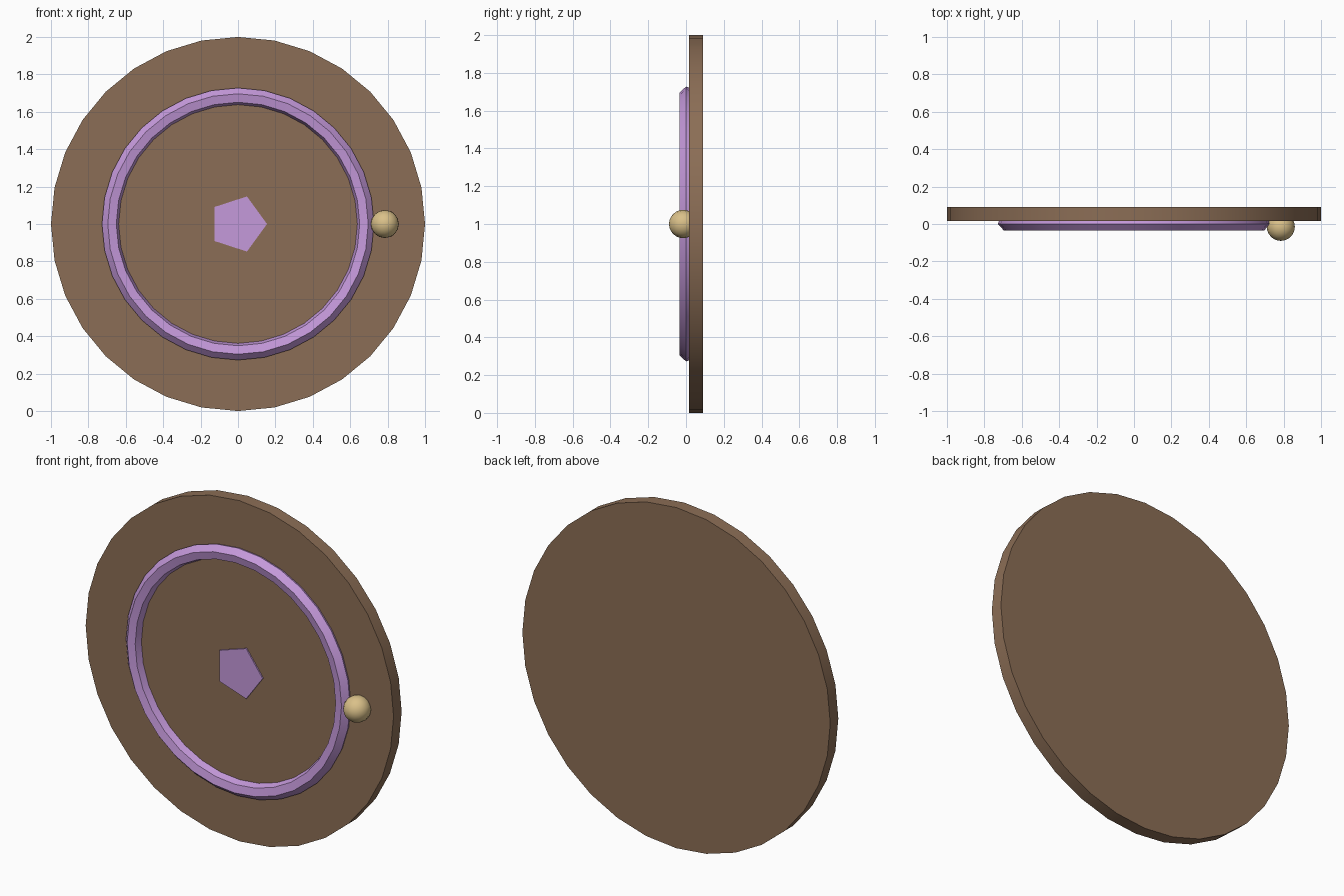
import bpy
import bmesh
from math import cos, sin, radians, pi
from mathutils import Matrix

cube = bpy.data.objects.get("Cube")
if cube:
    bpy.data.objects.remove(cube, do_unlink=True)


def material(name, color):
    mat = bpy.data.materials.new(name)
    mat.use_nodes = True
    rgba = (*color, 1)
    mat.diffuse_color = rgba
    mat.node_tree.nodes["Principled BSDF"].inputs["Base Color"].default_value = rgba
    return mat


brown = material("warm brown", (0.26, 0.155, 0.092))
lilac = material("lilac", (0.56, 0.32, 0.71))
gold = material("pale gold", (0.70, 0.53, 0.25))

# Lay flat shapes upright: local z becomes the front direction (-y)
UPRIGHT = Matrix.Rotation(radians(90), 4, "X")


def finish(name, bm, mat, x=0, y=0, smooth=30):
    """Stand the shape up around the door centre and link it."""
    bmesh.ops.transform(bm, matrix=Matrix.Translation((x, y, 1)) @ UPRIGHT, verts=bm.verts)
    mesh = bpy.data.meshes.new(name)
    bm.to_mesh(mesh)
    bm.free()
    mesh.materials.append(mat)
    obj = bpy.data.objects.new(name, mesh)
    bpy.context.collection.objects.link(obj)
    bpy.ops.object.select_all(action="DESELECT")
    obj.select_set(True)
    bpy.context.view_layer.objects.active = obj
    bpy.ops.object.shade_smooth_by_angle(angle=radians(smooth))
    return obj


def disc(name, mat, radius, depth, sides, y):
    bm = bmesh.new()
    bmesh.ops.create_cone(bm, cap_ends=True, segments=sides, radius1=radius,
                          radius2=radius, depth=depth)
    if sides == 5:  # point the pentagon towards +x
        bmesh.ops.rotate(bm, verts=bm.verts, matrix=Matrix.Rotation(radians(-90), 3, "Z"))
        tip = max(bm.verts, key=lambda v: v.co.x)
        if abs(tip.co.y) > 0.01:
            bmesh.ops.rotate(bm, verts=bm.verts, matrix=Matrix.Rotation(radians(90), 3, "Z"))
    return finish(name, bm, mat, y=y)


# Round slab and central pentagon plate
disc("round_slab", brown, 1.0, 0.075, 32, 0.0525)
disc("pentagon_plate", lilac, 0.155, 0.008, 5, 0.011)

# Hexagonal-section ring, slightly turned about its own path
bm = bmesh.new()
SEGMENTS, SIDES = 32, 6
rows = []
for i in range(SEGMENTS):
    a = 2 * pi * i / SEGMENTS
    row = []
    for j in range(SIDES):
        b = 2 * pi * j / SIDES + radians(12)
        r = 0.682 + 0.0465 * cos(b)
        row.append(bm.verts.new((r * cos(a), r * sin(a), 0.0465 * sin(b))))
    rows.append(row)
for i in range(SEGMENTS):
    here, after = rows[i], rows[(i + 1) % SEGMENTS]
    for j in range(SIDES):
        k = (j + 1) % SIDES
        bm.faces.new((here[j], after[j], after[k], here[k]))
bmesh.ops.recalc_face_normals(bm, faces=bm.faces)
finish("raised_ring", bm, lilac, y=0.01)

# Small round knob
bm = bmesh.new()
bmesh.ops.create_uvsphere(bm, u_segments=16, v_segments=12, radius=0.075)
finish("knob", bm, gold, x=0.785, y=-0.015, smooth=60)
